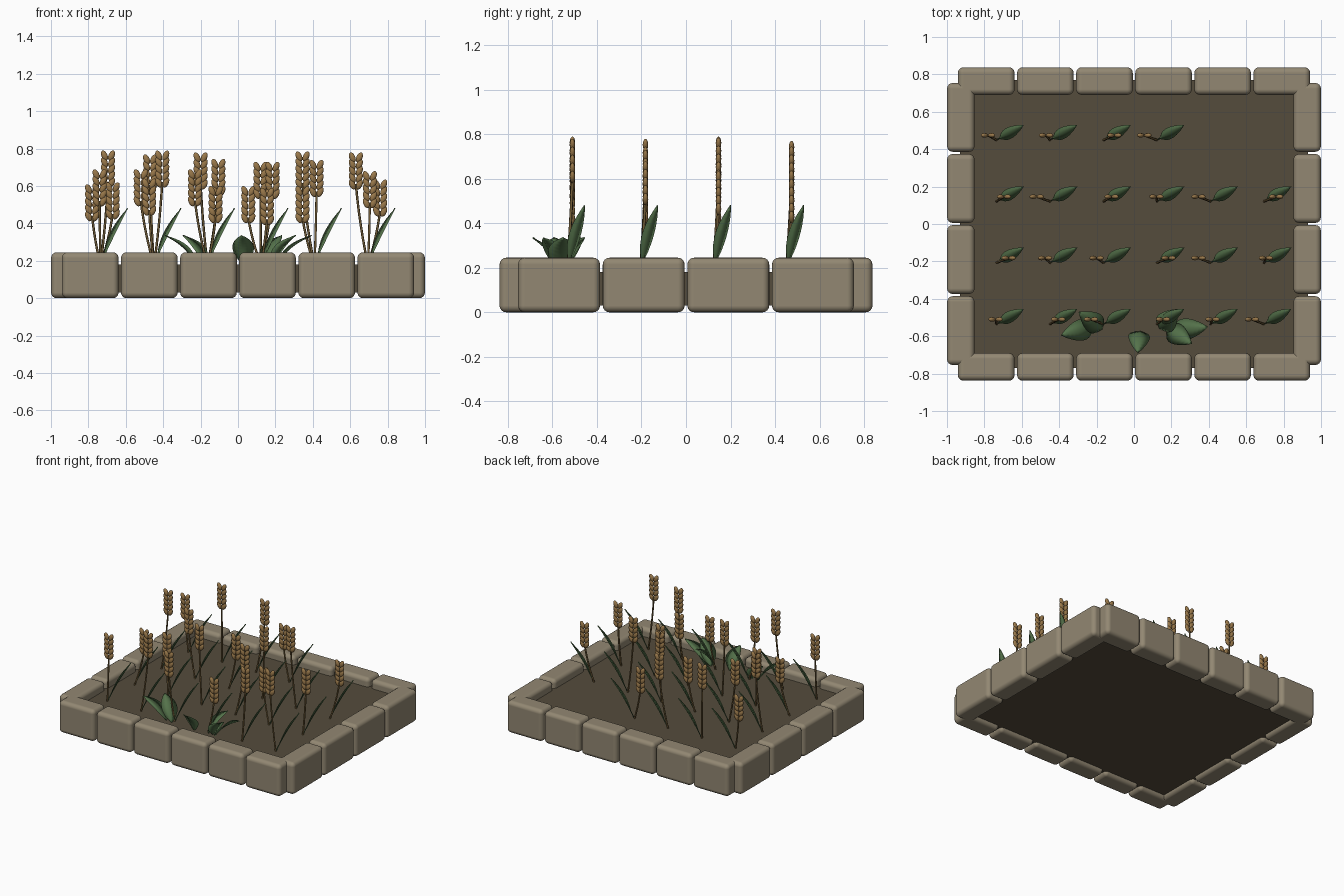
import bpy, bmesh, math
from mathutils import Vector, Matrix

if "Cube" in bpy.data.objects:
    bpy.data.objects.remove(bpy.data.objects["Cube"], do_unlink=True)


def material(name, rgb):
    m = bpy.data.materials.new(name)
    m.use_nodes = True
    m.diffuse_color = (*rgb, 1)
    bsdf = m.node_tree.nodes["Principled BSDF"]
    bsdf.inputs["Base Color"].default_value = (*rgb, 1)
    bsdf.inputs["Roughness"].default_value = 0.9
    return m


STONE = material("warm grey stone", (0.29, 0.245, 0.17))
SOIL = material("dark soil", (0.09, 0.072, 0.045))
GRAIN = material("golden grain", (0.32, 0.19, 0.07))
STALK = material("dry stalk", (0.17, 0.11, 0.04))
LEAF = material("leaf green", (0.09, 0.17, 0.07))


def add(name, data, loc=(0, 0, 0)):
    ob = bpy.data.objects.new(name, data)
    ob.location = loc
    bpy.context.collection.objects.link(ob)
    return ob


def to_mesh(name, bm, mat, smooth=True):
    me = bpy.data.meshes.new(name)
    bm.to_mesh(me)
    bm.free()
    me.materials.append(mat)
    for p in me.polygons:
        p.use_smooth = smooth
    return me


def box_mesh(name, size, mat, smooth):
    bm = bmesh.new()
    bmesh.ops.create_cube(bm, size=1, matrix=Matrix.Diagonal((*size, 1)))
    return to_mesh(name, bm, mat, smooth)


def block(name, mesh, loc):
    ob = add(name, mesh, loc)
    mod = ob.modifiers.new("rounded edges", "BEVEL")
    mod.width = 0.03
    mod.segments = 4
    mod.harden_normals = True


# Stone border: six blocks along front and back, four along each side
H = 0.245
long_block = box_mesh("row_block", (0.303, 0.147, H), STONE, True)
side_block = box_mesh("side_block", (0.147, 0.368, H), STONE, True)
for s, end in ((-1, "front"), (1, "back")):
    for i in range(6):
        block(f"{end}_block_{i + 1}", long_block, ((i - 2.5) * 0.316, s * 0.764, H / 2))
for s, end in ((-1, "right"), (1, "left")):
    for i in range(4):
        block(f"{end}_block_{i + 1}", side_block, (s * 0.926, (i - 1.5) * 0.38, H / 2))

# Soil bed reaching into the gaps between blocks
add("soil_bed", box_mesh("soil_bed", (1.86, 1.54, 0.15), SOIL, False), (0, 0, 0.105))


def leaf_mesh(name, direction, width, fold, arch, stem, steps=10):
    """Creased blade from the origin along direction, narrow at the stem and pointed."""
    d = Vector(direction)
    side = d.cross(Vector((0, 0, 1))).normalized()
    up = side.cross(d).normalized()
    bm = bmesh.new()
    rows = []
    for i in range(steps + 1):
        t = i / steps
        u = max(0, (t - stem) / (1 - stem))
        w = max(0.003 * (1 - t), width / 2 * math.sin(math.pi * u ** 0.9) ** 0.8) if t < 1 else 0.001
        mid = d * t + up * arch * math.sin(math.pi * t)
        edge = up * fold * w
        rows.append([bm.verts.new(p) for p in
                     (mid - side * w + edge, mid - up * 0.002, mid + side * w + edge,
                      mid + up * 0.005)])
    # Thin closed section: upper crease and lower crease share the two edges
    for a, b in zip(rows, rows[1:]):
        for k in range(4):
            n = (k + 1) % 4
            bm.faces.new((a[k], a[n], b[n], b[k]))
    bm.faces.new(rows[0])
    bm.faces.new(rows[-1])
    bmesh.ops.recalc_face_normals(bm, faces=bm.faces)
    return to_mesh(name, bm, LEAF)


def ear_mesh():
    """Flat ear of five pairs of plump grains, growing up from the origin."""
    bm = bmesh.new()
    for i in range(5):
        for s in (-1, 1):
            m = (Matrix.Translation((s * 0.019, 0, 0.028 + i * 0.036))
                 @ Matrix.Rotation(s * math.radians(24), 4, "Y")
                 @ Matrix.Diagonal((0.017, 0.0125, 0.029, 1)))
            bmesh.ops.create_uvsphere(bm, u_segments=10, v_segments=8, radius=1, matrix=m)
    return to_mesh("ear", bm, GRAIN)


def stalk(name, base, top):
    cu = bpy.data.curves.new(name, "CURVE")
    cu.dimensions = "3D"
    cu.bevel_depth = 0.0065
    cu.bevel_resolution = 1
    cu.use_fill_caps = True
    sp = cu.splines.new("POLY")
    sp.points.add(6)
    for i, p in enumerate(sp.points):
        t = i / 6
        bend = 1.4 * t - 0.4 * t * t
        p.co = (base.x + (top.x - base.x) * bend, base.y + (top.y - base.y) * bend,
                base.z + (top.z - base.z) * t, 1)
    cu.materials.append(STALK)
    add(name, cu)


# Grain plants: per row, the sideways position and top height of each ear
ears = [
    [(-.74, .69), (-.405, .79), (-.23, .69), (.155, .59), (.42, .74), (.63, .78)],
    [(-.67, .62), (-.475, .64), (-.2, .78), (.185, .73), (.345, .6), (.705, .68)],
    [(-.695, .79), (-.52, .69), (-.12, .6), (.12, .73), (.345, .785), (.76, .635)],
    [(-.78, .61), (-.47, .77), (-.105, .745), (.055, .6)],
]
ear = ear_mesh()
blade = leaf_mesh("long_leaf", (0.145, 0.08, 0.305), 0.062, 0.3, 0.008, 0.15)
for r, row in enumerate(ears):
    for c, (x, top) in enumerate(row):
        tag = f"{r + 1}_{c + 1}"
        base = Vector((-0.735 + 0.286 * c, -0.535 + 0.328 * r, 0.175))
        foot = Vector((x, base.y + 0.025, top - 0.2))
        add(f"long_leaf_{tag}", blade, base)
        add(f"ear_{tag}", ear, foot)
        stalk(f"stalk_{tag}", base, foot + Vector((0, 0, 0.03)))

# Broad leaves near the front: base and tip on the ground plan
broad = [
    ((-.22, -.55), (-.39, -.595)), ((-.17, -.56), (-.295, -.47)),
    ((.03, -.575), (.02, -.69)),
    ((.14, -.56), (.235, -.455)), ((.2, -.57), (.395, -.55)), ((.18, -.56), (.31, -.64)),
]
for i, (a, b) in enumerate(broad):
    d = (b[0] - a[0], b[1] - a[1], 0.16)
    add(f"broad_leaf_{i + 1}", leaf_mesh("broad_leaf", d, 0.115, 0.22, 0.02, 0.02), (*a, 0.175))
